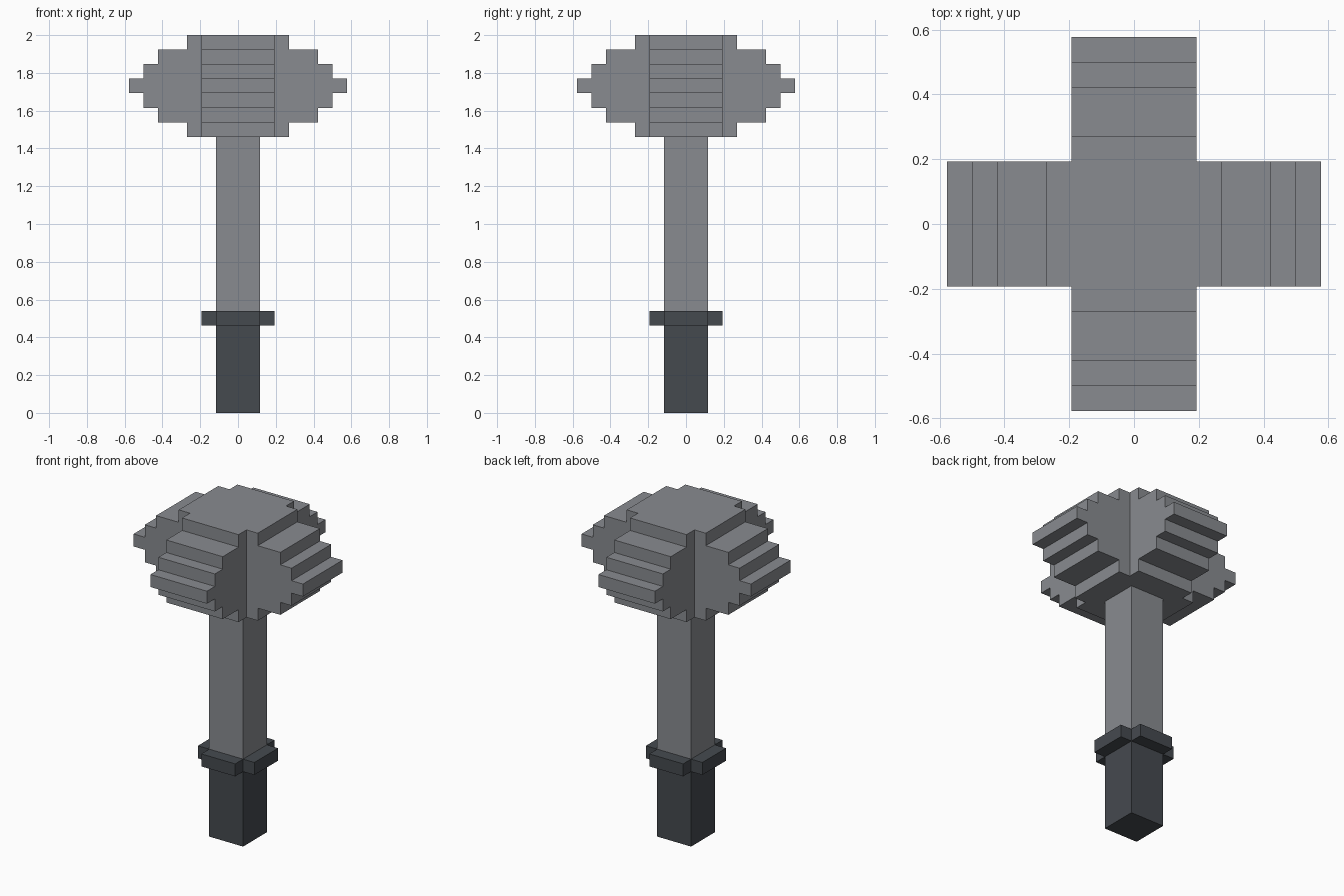
import bpy
import bmesh
import math
from mathutils import Matrix, Vector

if "Cube" in bpy.data.objects:
    bpy.data.objects.remove(bpy.data.objects["Cube"], do_unlink=True)

U = 1 / 13  # one block unit


def make_material(name, color):
    mat = bpy.data.materials.new(name)
    mat.use_nodes = True
    mat.diffuse_color = color
    bsdf = next(n for n in mat.node_tree.nodes if n.type == 'BSDF_PRINCIPLED')
    bsdf.inputs["Base Color"].default_value = color
    bsdf.inputs["Roughness"].default_value = 0.8
    return mat


STEEL = make_material("steel grey", (0.25, 0.26, 0.28, 1))
GRIP = make_material("dark grip", (0.06, 0.068, 0.078, 1))


def finish(name, bm, mat):
    bmesh.ops.recalc_face_normals(bm, faces=bm.faces)
    mesh = bpy.data.meshes.new(name)
    bm.to_mesh(mesh)
    bm.free()
    mesh.materials.append(mat)
    obj = bpy.data.objects.new(name, mesh)
    bpy.context.collection.objects.link(obj)


def square_post(name, half, z0, z1, mat):
    bm = bmesh.new()
    bmesh.ops.create_cube(bm, size=1)
    bmesh.ops.scale(bm, verts=bm.verts, vec=(2 * half, 2 * half, z1 - z0))
    bmesh.ops.translate(bm, verts=bm.verts, vec=(0, 0, (z0 + z1) / 2))
    finish(name, bm, mat)


def stepped_cross(name, half, z0, reaches, mat):
    """Four arms of equal width; each layer, one unit high, reaches its own distance."""
    z1 = z0 + len(reaches) * U
    outline = [(half, z0)]
    for i, reach in enumerate(reaches):
        outline += [(reach, z0 + i * U), (reach, z0 + (i + 1) * U)]
    outline.append((half, z1))

    bm = bmesh.new()
    for k in range(4):
        turn = Matrix.Rotation(k * math.pi / 2, 3, 'Z')
        left, right = [[bm.verts.new(turn @ Vector((x, y, z))) for x, z in outline]
                       for y in (half, -half)]
        bm.faces.new(left)
        bm.faces.new(right)
        for i in range(len(outline) - 1):
            bm.faces.new((left[i], left[i + 1], right[i + 1], right[i]))
    # Centre caps between the arms
    for z in (z0, z1):
        bm.faces.new([bm.verts.new((sx * half, sy * half, z))
                      for sx, sy in ((1, 1), (-1, 1), (-1, -1), (1, -1))])
    bmesh.ops.remove_doubles(bm, verts=bm.verts, dist=1e-5)
    bmesh.ops.recalc_face_normals(bm, faces=bm.faces)
    bmesh.ops.dissolve_limit(bm, angle_limit=0.01, verts=bm.verts, edges=bm.edges)
    finish(name, bm, mat)


# Handle and its small cross-shaped collar
square_post("handle_grip", 1.5 * U, 0, 6 * U, GRIP)
stepped_cross("collar", 1.5 * U, 6 * U, [2.5 * U], GRIP)

# Shaft and the flanged head
square_post("shaft", 1.5 * U, 7 * U, 19 * U, STEEL)
stepped_cross("flanged_head", 2.5 * U, 19 * U,
              [r * U for r in (3.5, 5.5, 6.5, 7.5, 6.5, 5.5, 3.5)], STEEL)
